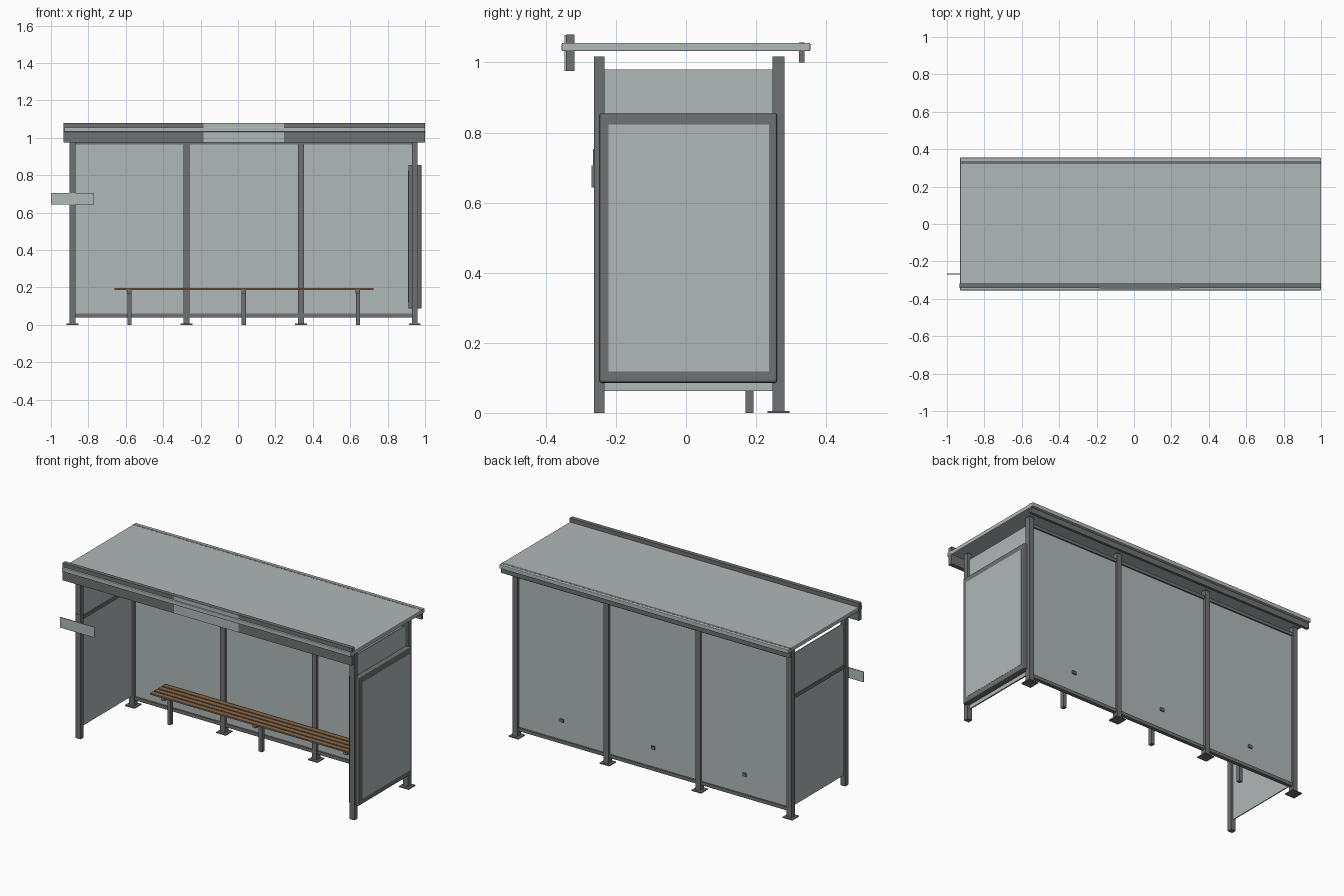
import bpy
import bmesh

if "Cube" in bpy.data.objects:
    bpy.data.objects.remove(bpy.data.objects["Cube"])


def make_material(name, color):
    m = bpy.data.materials.new(name)
    m.diffuse_color = (*color, 1)
    m.use_nodes = True
    m.node_tree.nodes["Principled BSDF"].inputs["Base Color"].default_value = m.diffuse_color
    return m


FRAME = make_material("dark_grey_metal", (0.162, 0.166, 0.168))
PANEL = make_material("pale_grey_glass", (0.434, 0.479, 0.479))
WOOD = make_material("brown_wood", (0.25, 0.14, 0.07))


def box(name, x, y, z, mat, bevel=0.0):
    """Box from (min, max) ranges on each axis."""
    bm = bmesh.new()
    bmesh.ops.create_cube(bm, size=1)
    for v in bm.verts:
        v.co = [r[0] if c < 0 else r[1] for c, r in zip(v.co, (x, y, z))]
    if bevel:
        bmesh.ops.bevel(bm, geom=bm.edges[:], offset=bevel, segments=2,
                        profile=0.5, affect='EDGES')
    me = bpy.data.meshes.new(name)
    bm.to_mesh(me)
    bm.free()
    me.materials.append(mat)
    ob = bpy.data.objects.new(name, me)
    bpy.context.collection.objects.link(ob)
    return ob


def around(c, half):
    return (c - half, c + half)


POSTS = [-0.885, -0.276, 0.337, 0.945]
BACK_Y = 0.264

# Back posts with base plates, and the two front posts
for i, px in enumerate(POSTS):
    box(f"back_post_{i}", around(px, 0.016), around(BACK_Y, 0.017), (0, 1.017), FRAME)
    box(f"base_plate_{i}", around(px, 0.032), around(BACK_Y, 0.032), (0, 0.006), FRAME)
for px, side in ((POSTS[0], "left"), (POSTS[3], "right")):
    box(f"front_post_{side}", around(px, 0.016), (-0.262, -0.232), (0, 1.017), FRAME)
    box(f"{side}_glass", around(px, 0.003), (-0.232, 0.247), (0.063, 0.98), PANEL)
box("left_rail", around(POSTS[0], 0.01), (-0.232, 0.247), (0.71, 0.73), FRAME)

# Back glass bays with rails, wall brackets and bench legs
for i, (a, b) in enumerate(zip(POSTS, POSTS[1:])):
    span = (a + 0.016, b - 0.016)
    box(f"back_glass_{i}", span, around(BACK_Y, 0.003), (0.06, 0.965), PANEL)
    box(f"bottom_rail_{i}", span, around(BACK_Y, 0.011), (0.04, 0.06), FRAME)
    box(f"top_rail_{i}", span, around(BACK_Y, 0.011), (0.963, 0.982), FRAME)
    mid = (a + b) / 2
    box(f"bench_leg_{i}", around(mid, 0.011), (0.17, 0.193), (0, 0.178), FRAME)
    box(f"bench_bracket_{i}", around(mid, 0.012), (0.11, 0.274), (0.168, 0.187), FRAME)

# Bench slats
for i in range(4):
    y0 = 0.103 + i * 0.038
    box(f"bench_slat_{i}", (-0.66, 0.725), (y0, y0 + 0.03), (0.187, 0.196), WOOD)

# Roof slab, front fascia with pale plate, rear gutter
box("roof", (-0.93, 1.0), (-0.355, 0.355), (1.032, 1.056), PANEL, 0.004)
box("front_fascia", (-0.932, 1.0), (-0.343, -0.318), (0.975, 1.08), FRAME)
box("fascia_plate", (-0.185, 0.245), (-0.346, -0.343), (0.976, 1.079), PANEL)
box("rear_gutter", (-0.93, 1.0), (0.322, 0.338), (1.0, 1.0565), FRAME)

# Display case on the right side: bevelled frame with a pale face on each side
box("display_case", (0.911, 0.981), (-0.247, 0.26), (0.086, 0.855), FRAME, 0.006)
for name, xr in (("outer", (0.98, 0.982)), ("inner", (0.91, 0.912))):
    box(f"display_face_{name}", xr, (-0.221, 0.237), (0.118, 0.823), PANEL)

# Stop sign on a small bracket at the front left post
box("sign_bracket", around(POSTS[0], 0.011), (-0.266, -0.261), (0.643, 0.753), FRAME)
box("sign_panel", (-1.0, -0.77), (-0.27, -0.265), (0.643, 0.706), PANEL)
